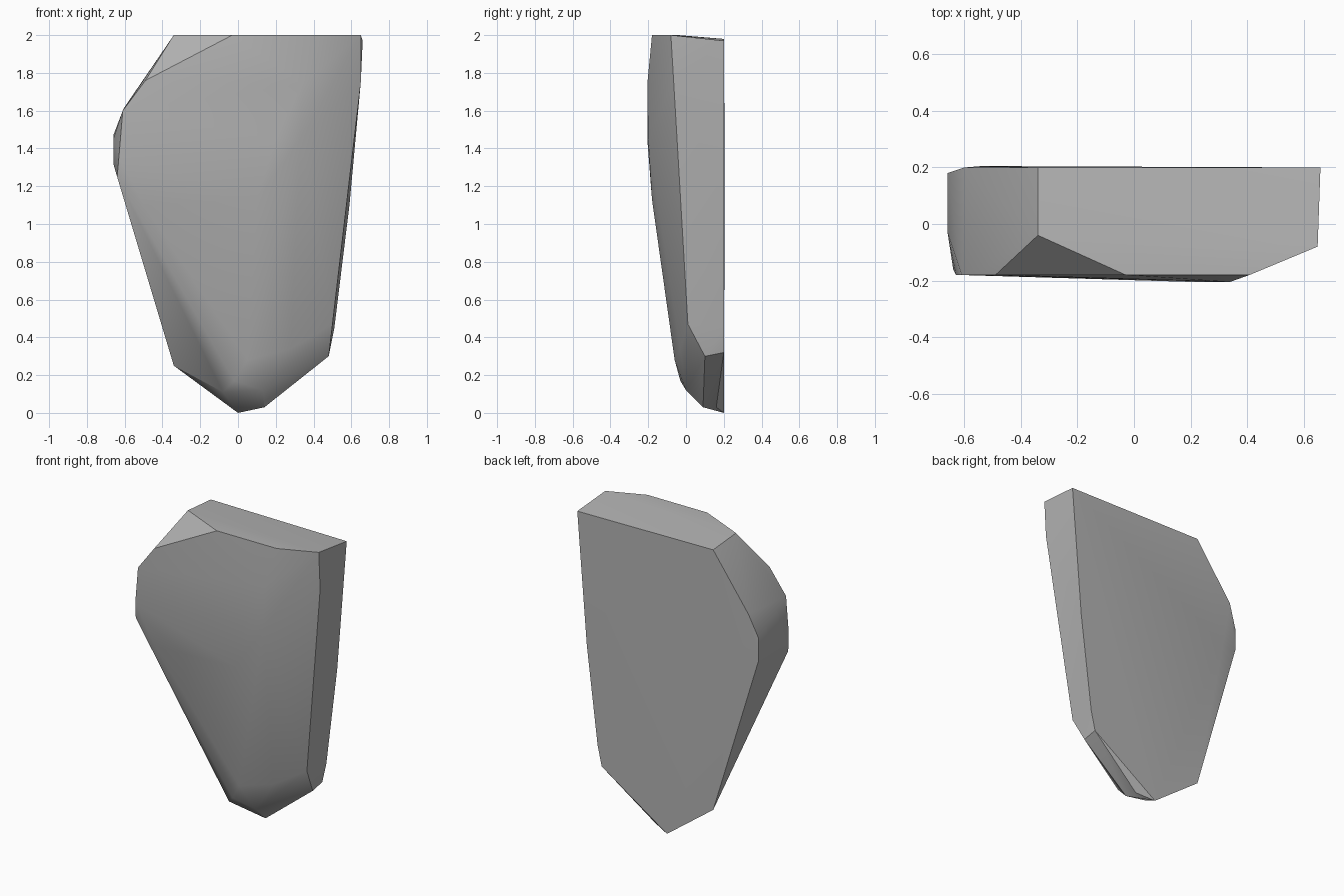
import bpy
import bmesh
import math

# Remove the default cube
default_cube = bpy.data.objects.get("Cube")
if default_cube:
    bpy.data.objects.remove(default_cube, do_unlink=True)


def make_material(name, colour):
    material = bpy.data.materials.new(name)
    material.use_nodes = True
    material.diffuse_color = colour
    shader = material.node_tree.nodes["Principled BSDF"]
    shader.inputs["Base Color"].default_value = colour
    return material


def convex_stone(name, points, material):
    """Wrap the corner points in a convex hull and shade it as worn stone."""
    mesh = bpy.data.meshes.new(name)
    bm = bmesh.new()
    for point in points:
        bm.verts.new(point)
    hull = bmesh.ops.convex_hull(bm, input=bm.verts[:])
    unused = [v for v in hull["geom_interior"] if v.is_valid]
    bmesh.ops.delete(bm, geom=unused, context="VERTS")
    bmesh.ops.dissolve_limit(bm, angle_limit=math.radians(0.5),
                             verts=bm.verts[:], edges=bm.edges[:])
    bmesh.ops.recalc_face_normals(bm, faces=bm.faces[:])
    bm.to_mesh(mesh)
    bm.free()
    mesh.materials.append(material)
    stone = bpy.data.objects.new(name, mesh)
    bpy.context.collection.objects.link(stone)
    bpy.ops.object.select_all(action="DESELECT")
    stone.select_set(True)
    bpy.context.view_layer.objects.active = stone
    bpy.ops.object.shade_smooth_by_angle(angle=math.radians(30))
    return stone


# Flat back outline as x, z
back_depth = 0.2
back_outline = [
    (0.66, 1.97), (-0.34, 1.98), (-0.6, 1.62), (-0.34, 0.25),
    (0, 0), (0.48, 0.32), (0.51, 0.45), (0.59, 1.1),
]
back = [(x, back_depth, z) for x, z in back_outline]
back += [(-0.54, 0.205, 1.3), (-0.66, 0.18, 1.47), (-0.66, 0.18, 1.32)]

# Broken top edge with the chipped corner
top = [
    (-0.34, -0.04, 2), (-0.03, -0.18, 2), (0.41, -0.18, 2), (0.65, -0.08, 2),
    (-0.49, -0.18, 1.76),
]

# Bulging left shoulder
shoulder = [
    (-0.61, -0.18, 1.6), (-0.63, -0.18, 1.36), (-0.64, -0.16, 1.25),
    (-0.66, -0.03, 1.45), (-0.66, -0.03, 1.32),
]

# Swollen front face, thinning downwards
front = [
    (0.2, -0.205, 1.45), (0.34, -0.205, 1.74), (0.33, -0.2, 1.45),
    (0.1, -0.18, 1.13), (-0.5, -0.16, 1.1), (0.05, -0.06, 0.28),
    (-0.02, -0.03, 0.17), (0.28, -0.03, 0.34),
]

# Steep right edge
right_edge = [(0.65, -0.065, 1.75), (0.5, 0.01, 0.47), (0.48, 0.1, 0.3)]

# Blunt lower tip
tip = [
    (-0.08, 0.02, 0.11), (0.13, 0, 0.12), (0.14, 0.09, 0.03), (0.12, 0.16, 0.03),
]

grey_stone = make_material("grey stone", (0.45, 0.45, 0.45, 1))
convex_stone("rock_slab", back + top + shoulder + front + right_edge + tip, grey_stone)
